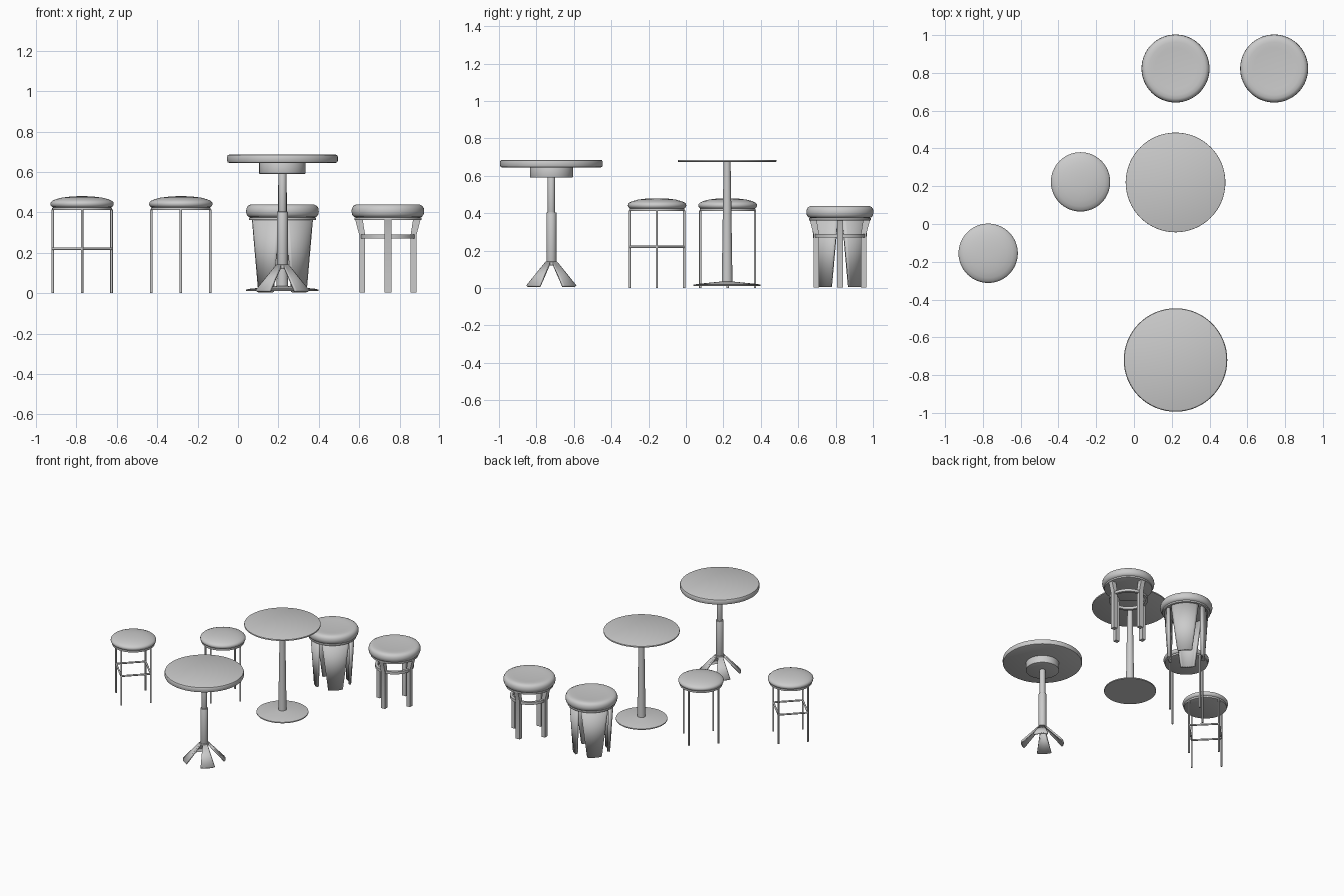
import bpy, bmesh, math
from mathutils import Vector, Matrix

if "Cube" in bpy.data.objects:
    bpy.data.objects.remove(bpy.data.objects["Cube"])


def finish(name, bm, at, angle=35):
    bmesh.ops.recalc_face_normals(bm, faces=bm.faces)
    me = bpy.data.meshes.new(name)
    bm.to_mesh(me)
    bm.free()
    ob = bpy.data.objects.new(name, me)
    bpy.context.collection.objects.link(ob)
    ob.location = (at[0], at[1], 0)
    bpy.ops.object.select_all(action='DESELECT')
    ob.select_set(True)
    bpy.context.view_layer.objects.active = ob
    bpy.ops.object.shade_smooth_by_angle(angle=math.radians(angle))
    return ob


def lathe(name, at, profile, steps=64, closed=False):
    """Revolve (radius, height) points about the vertical axis."""
    bm = bmesh.new()
    vs = [bm.verts.new((r, 0, z)) for r, z in profile]
    es = [bm.edges.new(p) for p in zip(vs, vs[1:])]
    if closed:
        es.append(bm.edges.new((vs[-1], vs[0])))
    bmesh.ops.spin(bm, geom=vs + es, axis=(0, 0, 1), cent=(0, 0, 0),
                   angle=2 * math.pi, steps=steps)
    bmesh.ops.remove_doubles(bm, verts=bm.verts, dist=1e-5)
    return finish(name, bm, at)


def disc(name, at, r, z0, z1, bevel=0.003):
    b = bevel
    return lathe(name, at, [(0, z0), (r - b, z0), (r - b * .3, z0 + b * .3), (r, z0 + b),
                            (r, z1 - b), (r - b * .3, z1 - b * .3), (r - b, z1), (0, z1)])


def rod(name, at, a, b, radius):
    a, b = Vector(a), Vector(b)
    bm = bmesh.new()
    rot = (b - a).to_track_quat('Z', 'Y').to_matrix().to_4x4()
    bmesh.ops.create_cone(bm, cap_ends=True, segments=12, radius1=radius, radius2=radius,
                          depth=(b - a).length, matrix=Matrix.Translation((a + b) / 2) @ rot)
    return finish(name, bm, at)


def panel(name, at, turn, low, high, thick, cols=10):
    """Curved tapered panel; low and high are (radius, height, half angle)."""
    bm = bmesh.new()
    rows = []
    for r, z, half in (low, high):
        row = []
        for i in range(cols + 1):
            a = math.radians(turn + half * (2 * i / cols - 1))
            row.append(bm.verts.new((r * math.cos(a), r * math.sin(a), z)))
        rows.append(row)
    for i in range(cols):
        bm.faces.new((rows[0][i], rows[0][i + 1], rows[1][i + 1], rows[1][i]))
    ob = finish(name, bm, at)
    m = ob.modifiers.new("thickness", 'SOLIDIFY')
    m.thickness, m.offset = thick, 0
    return ob


def profile_leg(name, at, turn, outline, width):
    """Extrude an outline in (radius, height) sideways."""
    bm = bmesh.new()
    f = bm.faces.new([bm.verts.new((r, -width / 2, z)) for r, z in outline])
    ext = bmesh.ops.extrude_face_region(bm, geom=[f])
    bmesh.ops.translate(bm, vec=(0, width, 0),
                        verts=[v for v in ext['geom'] if isinstance(v, bmesh.types.BMVert)])
    ob = finish(name, bm, at)
    ob.rotation_euler.z = math.radians(turn)
    return ob


def wire_stool(tag, at, rungs):
    lathe(tag + "_cushion", at, [
        (0, .424), (.140, .424), (.149, .427), (.155, .434), (.157, .442), (.155, .450),
        (.148, .457), (.130, .465), (.100, .473), (.060, .478), (.025, .480), (0, .480)])
    disc(tag + "_seat_plate", at, .148, .411, .425)
    R = .146
    feet = [(R * math.cos(k * math.pi / 2), R * math.sin(k * math.pi / 2)) for k in range(4)]
    for k in range(4):
        x, y = feet[k]
        rod(f"{tag}_leg_{k}", at, (x, y, 0), (x, y, .415), .0065)
        if rungs:
            x2, y2 = feet[k - 1]
            rod(f"{tag}_rung_{k}", at, (x, y, .22), (x2, y2, .22), .0065)


def padded_seat(tag, at):
    lathe(tag + "_cushion", at, [
        (0, .374), (.155, .374), (.168, .378), (.177, .389), (.180, .405), (.178, .420),
        (.171, .432), (.159, .438), (.140, .440), (.110, .438), (.060, .436), (0, .435)])
    disc(tag + "_seat_plate", at, .166, .362, .375)


# Two slender stools, one with rungs
wire_stool("rung_stool", (-.772, -.155), True)
wire_stool("plain_stool", (-.283, .223), False)

# Stool on four curved tapered panels
C = (.22, .823)
padded_seat("panel_stool", C)
for k in range(4):
    panel(f"panel_stool_leg_{k}", C, 45 + 90 * k, (.120, .005, 23), (.143, .366, 40), .018)

# Stool on four bent legs with a ring
D = (.742, .823)
padded_seat("ring_stool", D)
for k in range(4):
    profile_leg(f"ring_stool_leg_{k}", D, 90 * k,
                [(.112, .003), (.141, .003), (.141, .285), (.162, .366), (.125, .366), (.112, .285)],
                .034)
lathe("ring_stool_ring", D, [(.115, .270), (.134, .270), (.134, .290), (.115, .290)], closed=True)

# Thin round table on a disc base
T = (.22, .22)
disc("thin_table_top", T, .264, .675, .686)
lathe("thin_table_post", T, [(0, .02), (.029, .02), (.026, .20), (.023, .40), (.019, .64),
                             (.019, .676), (0, .676)], 32)
lathe("thin_table_base", T, [(0, .010), (.178, .010), (.180, .013), (.179, .018), (.160, .022),
                             (.100, .028), (.040, .034), (0, .036)])

# Thick round table on splayed feet
F = (.22, -.72)
disc("thick_table_top", F, .274, .645, .686, .010)
disc("thick_table_hub", F, .115, .591, .648)
disc("thick_table_upper_post", F, .020, .39, .60, .002)
disc("thick_table_lower_post", F, .027, .12, .404, .003)
disc("thick_table_collar", F, .032, .124, .141, .002)
for k in range(4):
    panel(f"thick_table_foot_{k}", F, 45 + 90 * k, (.143, .010, 20), (.030, .134, 32), .013)
